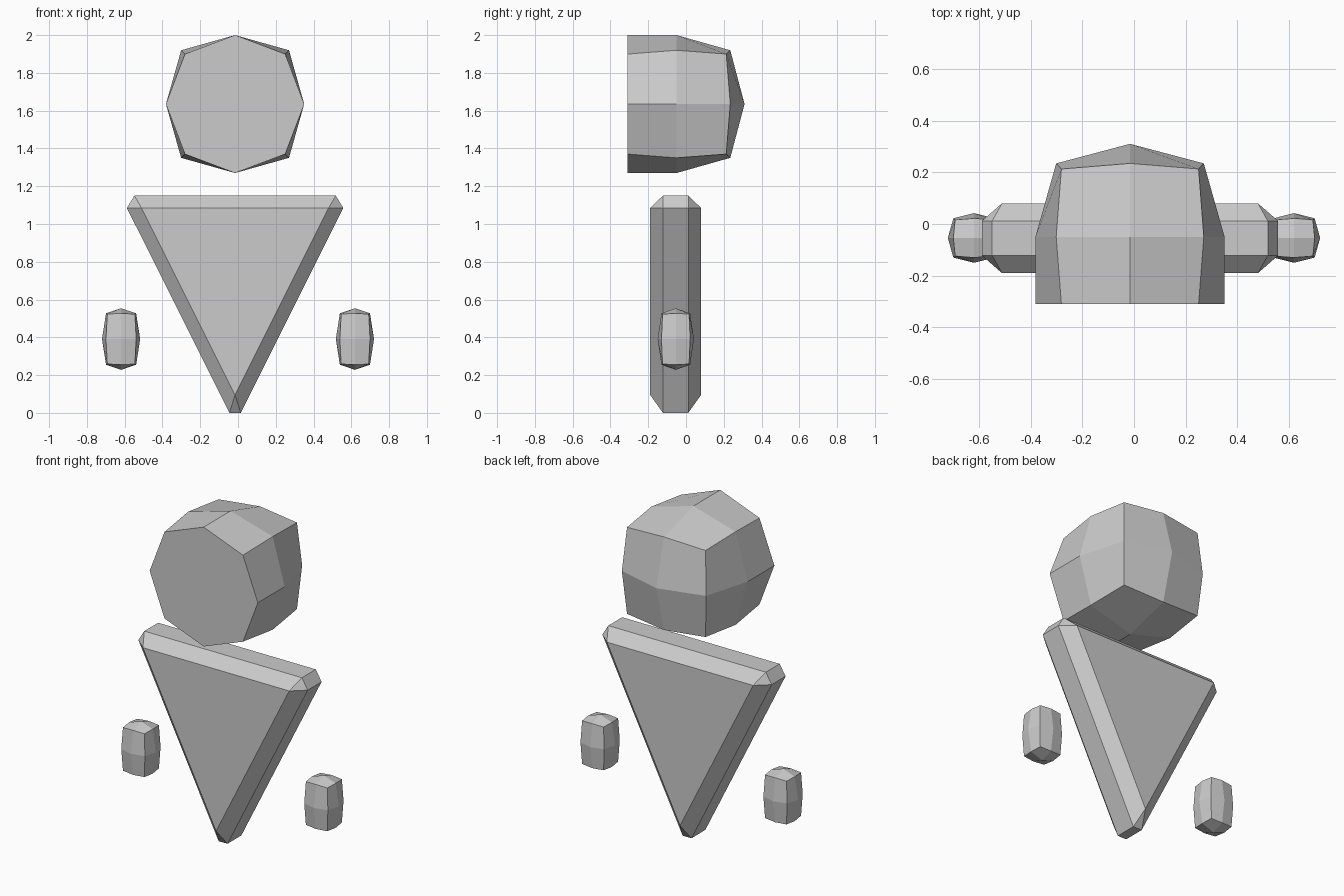
import bpy, bmesh
from mathutils import Vector

if "Cube" in bpy.data.objects:
    bpy.data.objects.remove(bpy.data.objects["Cube"])

CX = -0.0155   # head and body sit slightly left of centre


def finish(name, bm):
    bmesh.ops.recalc_face_normals(bm, faces=bm.faces[:])
    mesh = bpy.data.meshes.new(name)
    bm.to_mesh(mesh)
    bm.free()
    obj = bpy.data.objects.new(name, mesh)
    bpy.context.collection.objects.link(obj)
    return obj


def rounded_block(name, centre, radii, edge, corner, flat_front=None):
    """Cube split once per side and rounded; edge/corner give per-axis pull-in."""
    bm = bmesh.new()
    bmesh.ops.create_cube(bm, size=2)
    bmesh.ops.subdivide_edges(bm, edges=bm.edges[:], cuts=1, use_grid_fill=True)
    for v in bm.verts:
        p = Vector([round(c) for c in v.co])
        front = flat_front is not None and p.y < 0
        count = sum(abs(c) > 0 for c in p)
        if front:
            full = not (p.x and p.z)
            k = (1, 1, 1) if full else corner
        else:
            k = ((1, 1, 1), edge, corner)[count - 1]
        v.co = [centre[i] + p[i] * radii[i] * k[i] for i in range(3)]
        if front:
            v.co.y = flat_front
    if flat_front is not None:
        flat = [f for f in bm.faces if all(abs(v.co.y - flat_front) < 1e-5 for v in f.verts)]
        bmesh.ops.dissolve_faces(bm, faces=flat, use_verts=True)
    return finish(name, bm)


# Head: low-poly ball with a flat octagonal face
rounded_block("head", (CX, -0.05, 1.635), (0.366, 0.36, 0.365),
              (0.78, 0.79, 0.78), (0.725, 0.73, 0.725), flat_front=-0.309)

# Hands: small stretched low-poly balls
for side, label in ((-1, "left"), (1, "right")):
    rounded_block("hand_" + label, (side * 0.619, -0.054, 0.391), (0.101, 0.096, 0.163),
                  (0.79, 0.79, 0.835), (0.72, 0.73, 0.81))

# Body: chamfered upside-down triangular plate
bm = bmesh.new()
rim = [(0.573, 1.085), (0.533, 1.15), (0.03, 0.0)]
face = [(0.495, 1.085), (0.0, 0.095)]
for pts, ys in ((rim, (-0.122, 0.012)), (face, (-0.19, 0.08))):
    for y in ys:
        for x, z in pts:
            for s in ((-1, 1) if x else (1,)):
                bm.verts.new((CX + s * x, y, z))
bmesh.ops.convex_hull(bm, input=bm.verts[:])
bmesh.ops.dissolve_limit(bm, angle_limit=0.06, verts=bm.verts[:], edges=bm.edges[:])
finish("body", bm)
